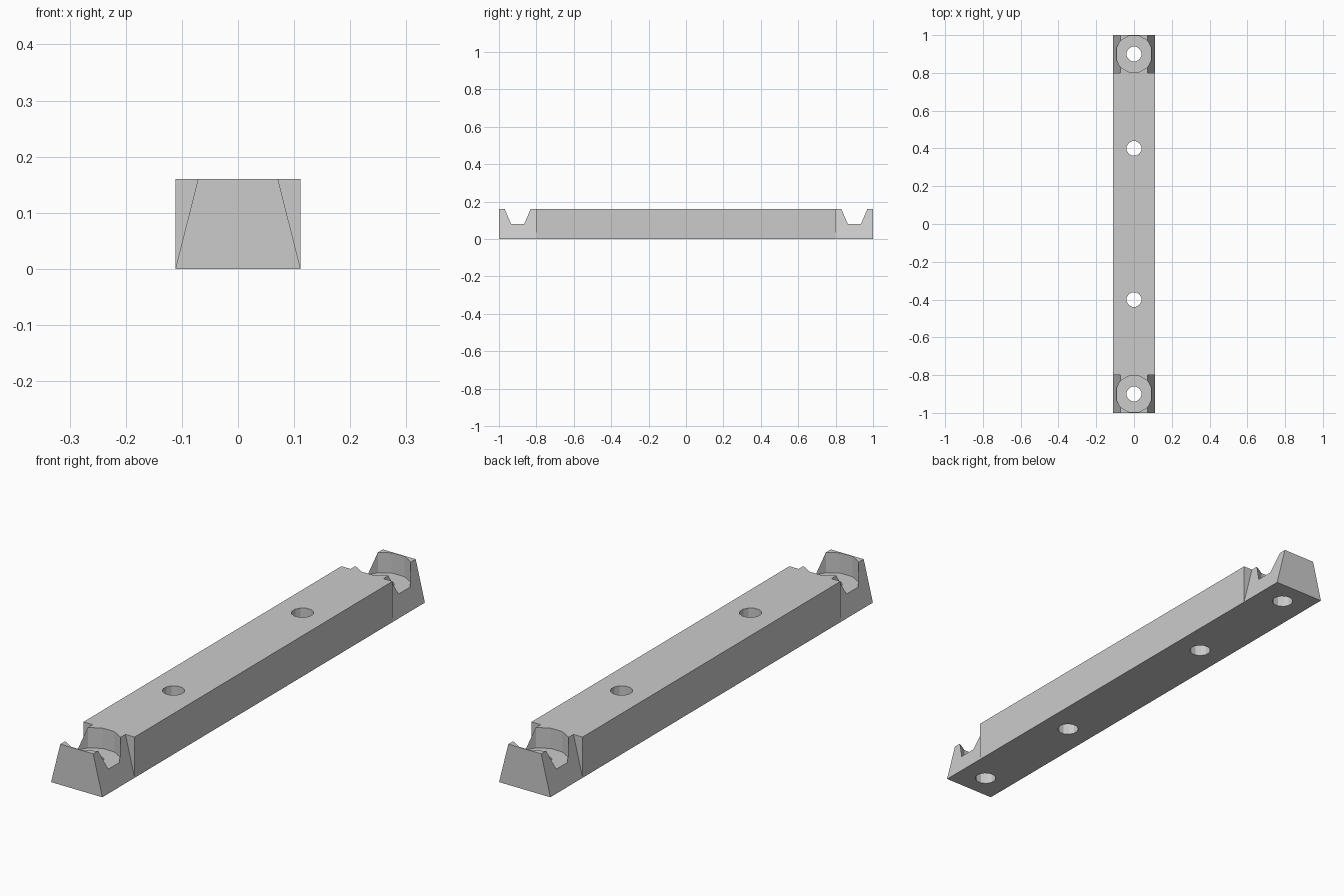
import bpy, bmesh
from math import radians
from mathutils import Matrix

cube = bpy.data.objects.get("Cube")
if cube:
    bpy.data.objects.remove(cube, do_unlink=True)

HALF_W, TOP_HALF_W, HEIGHT = 0.111, 0.0714, 0.16
END_Y, POCKET_FLOOR = 0.8, 0.08

grey = bpy.data.materials.new("light grey")
grey.use_nodes = True
colour = (0.6, 0.6, 0.6, 1)
grey.diffuse_color = colour
grey.node_tree.nodes["Principled BSDF"].inputs["Base Color"].default_value = colour


def make_object(name, bm):
    bmesh.ops.recalc_face_normals(bm, faces=bm.faces)
    mesh = bpy.data.meshes.new(name)
    bm.to_mesh(mesh)
    bm.free()
    mesh.materials.append(grey)
    obj = bpy.data.objects.new(name, mesh)
    bpy.context.collection.objects.link(obj)
    return obj


def prism(name, profile, y0, y1):
    """Extrude an xz profile along y."""
    bm = bmesh.new()
    face = bm.faces.new([bm.verts.new((x, y0, z)) for x, z in profile])
    new = bmesh.ops.extrude_face_region(bm, geom=[face])["geom"]
    verts = [v for v in new if isinstance(v, bmesh.types.BMVert)]
    bmesh.ops.translate(bm, verts=verts, vec=(0, y1 - y0, 0))
    return make_object(name, bm)


def drill(name, radius, y, z0, z1):
    """Upright twelve-sided cutter with flats facing the sides."""
    bm = bmesh.new()
    place = Matrix.Translation((0, y, (z0 + z1) / 2)) @ Matrix.Rotation(radians(15), 4, "Z")
    bmesh.ops.create_cone(bm, cap_ends=True, segments=12, radius1=radius,
                          radius2=radius, depth=z1 - z0, matrix=place)
    return make_object(name, bm)


def cut(target, cutter):
    cutter.hide_render = True
    mod = target.modifiers.new("cut", "BOOLEAN")
    mod.operation = "DIFFERENCE"
    mod.solver = "EXACT"
    mod.object = cutter
    bpy.context.view_layer.objects.active = target
    bpy.ops.object.modifier_apply(modifier=mod.name)
    bpy.data.objects.remove(cutter, do_unlink=True)


# Plain rectangular bar
bar = prism("mounting_bar", [(-HALF_W, 0), (HALF_W, 0), (HALF_W, HEIGHT), (-HALF_W, HEIGHT)], -1, 1)

# Sloping flanks at both ends, running out at the bottom edge
foot = HALF_W + 0.0005
slope = (TOP_HALF_W - foot) / HEIGHT
for end in (-1, 1):
    for side in (-1, 1):
        low, high = -0.02, HEIGHT + 0.04
        profile = [(side * (foot + slope * low), low), (side * 0.3, low),
                   (side * 0.3, high), (side * (foot + slope * high), high)]
        cut(bar, prism("flank_cutter", profile, end * END_Y, end * 1.1))

# Wide pockets at the ends, then the four through holes
for y in (-0.9, 0.9):
    cut(bar, drill("pocket_cutter", 0.1, y, POCKET_FLOOR, 0.3))
for y in (-0.9, -0.4, 0.4, 0.9):
    cut(bar, drill("hole_cutter", 0.04, y, -0.1, 0.3))
